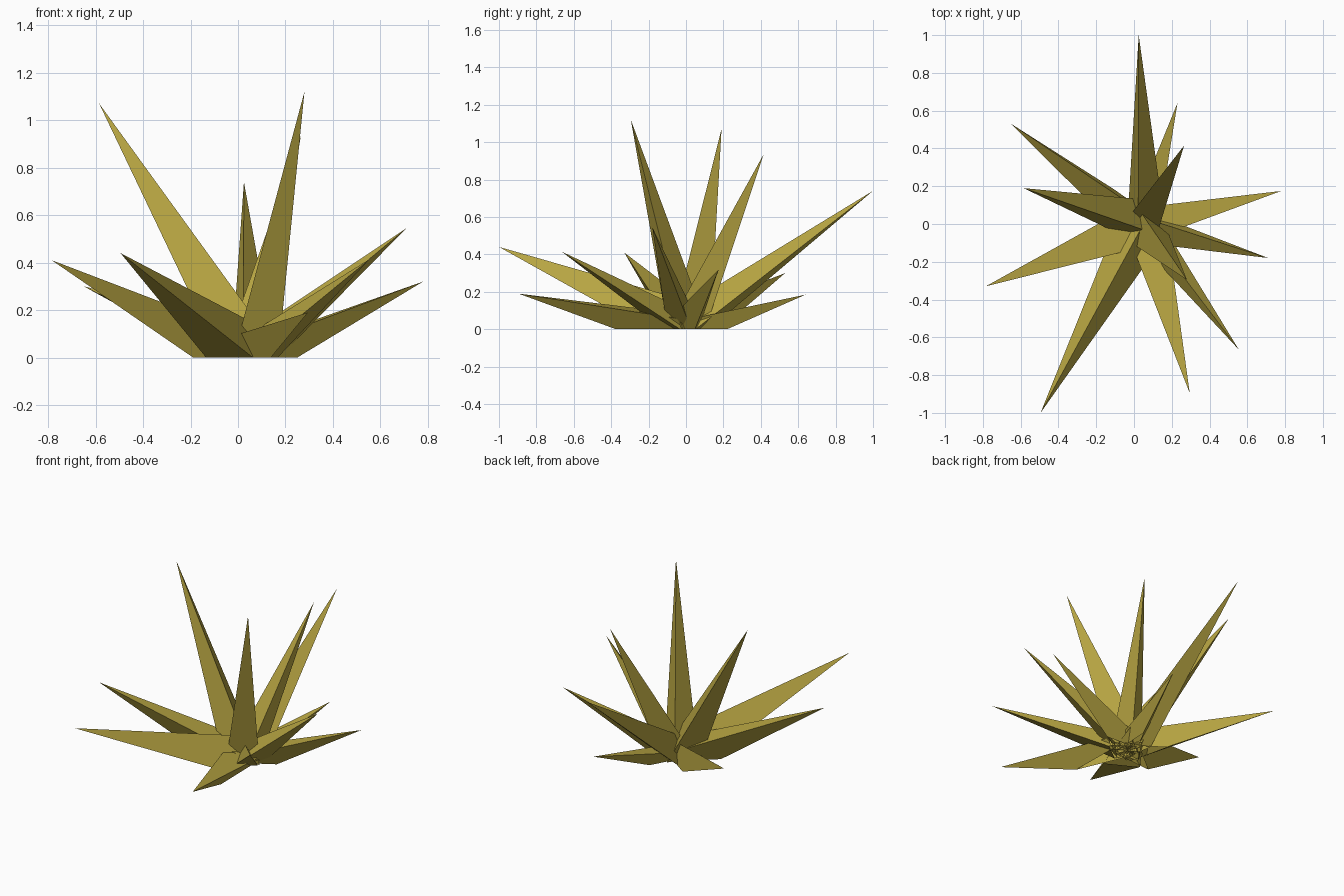
import bpy, bmesh, math
from mathutils import Vector

if "Cube" in bpy.data.objects:
    bpy.data.objects.remove(bpy.data.objects["Cube"])

leaf = bpy.data.materials.new("olive_leaf")
leaf.diffuse_color = (0.48, 0.38, 0.055, 1)
leaf.use_nodes = True
leaf.node_tree.nodes["Principled BSDF"].inputs["Base Color"].default_value = leaf.diffuse_color

ROOT = Vector((0.05, 0, 0))

# tip position, base radius, roll of the three-sided spike (0 = ridge on top)
BLADES = [
    ((0.025, 1.00, 0.74), 0.115, 15),
    ((0.23, 0.64, 0.185), 0.09, 180),
    ((0.265, 0.415, 0.935), 0.11, 180),
    ((0.78, 0.175, 0.32), 0.105, 180),
    ((0.71, -0.18, 0.545), 0.10, 20),
    ((0.555, -0.665, 0.415), 0.095, 0),
    ((0.295, -0.895, 0.19), 0.13, 70),
    ((-0.495, -1.00, 0.44), 0.15, 0),
    ((-0.785, -0.33, 0.41), 0.14, 180),
    ((-0.585, 0.19, 1.07), 0.13, 15),
    ((-0.65, 0.53, 0.30), 0.12, 95),
    ((0.28, -0.295, 1.12), 0.12, 15),
]


def make_blade(i, tip, radius, roll):
    """Three-sided spike from the root to the tip, cut off at the ground."""
    tip = Vector(tip)
    d = (tip - ROOT).normalized()
    side = Vector((0, 0, 1)).cross(d).normalized()
    up = d.cross(side)
    bm = bmesh.new()
    ring = []
    for k in range(3):
        a = math.radians(roll + 120 * k)
        ring.append(bm.verts.new(ROOT + radius * (math.cos(a) * up + math.sin(a) * side)))
    top = bm.verts.new(tip)
    bm.faces.new(ring)
    for k in range(3):
        bm.faces.new((ring[k], ring[(k + 1) % 3], top))
    bmesh.ops.recalc_face_normals(bm, faces=bm.faces)
    # trim everything below the ground
    bmesh.ops.bisect_plane(bm, geom=bm.verts[:] + bm.edges[:] + bm.faces[:],
                           plane_co=(0, 0, 0), plane_no=(0, 0, 1), clear_inner=True)
    mesh = bpy.data.meshes.new(f"blade_{i}")
    bm.to_mesh(mesh)
    bm.free()
    mesh.materials.append(leaf)
    bpy.context.collection.objects.link(bpy.data.objects.new(f"leaf_blade_{i}", mesh))


for i, blade in enumerate(BLADES, 1):
    make_blade(i, *blade)
